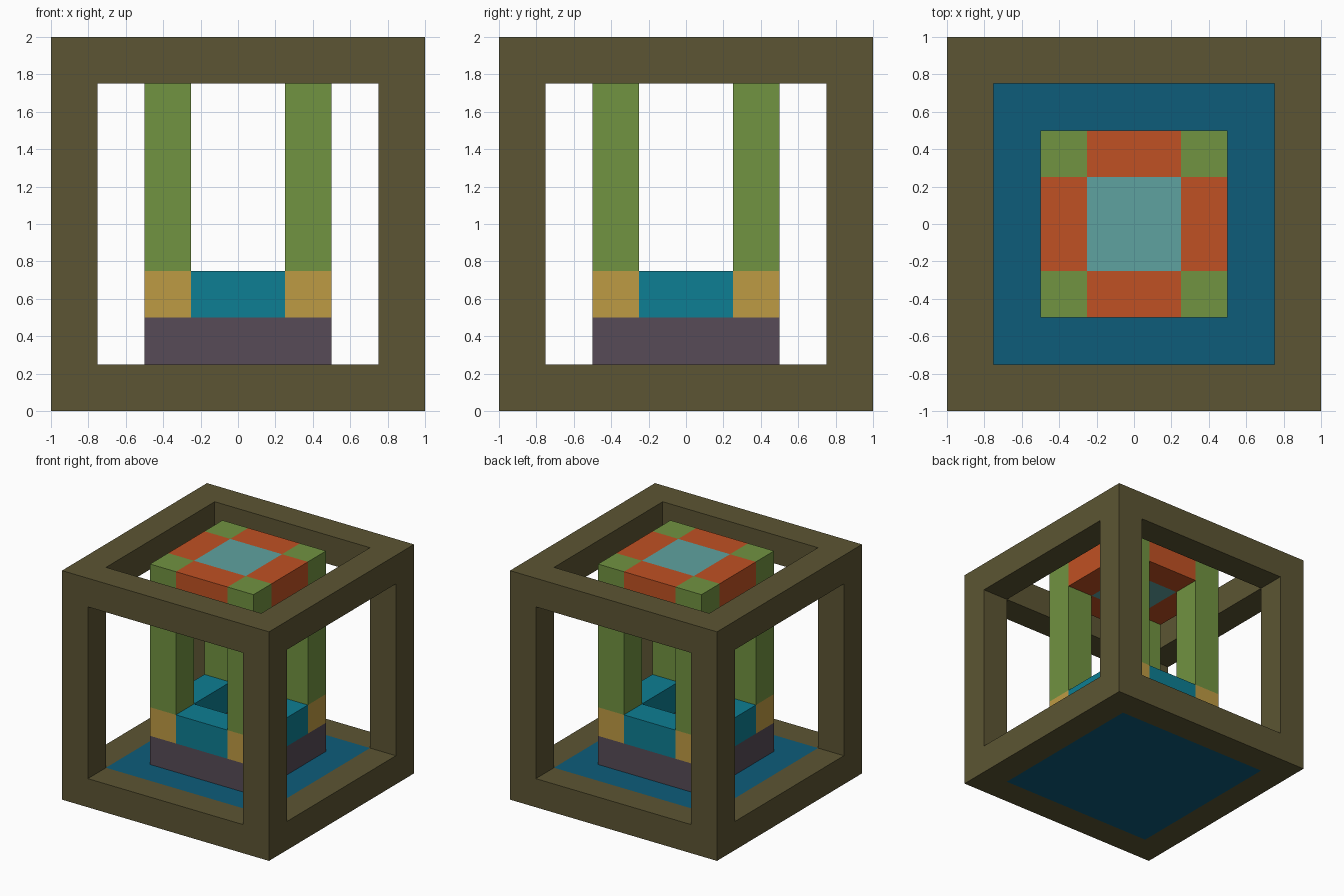
import bpy, bmesh
from itertools import product

cube = bpy.data.objects.get("Cube")
if cube:
    bpy.data.objects.remove(cube, do_unlink=True)


def material(name, rgb):
    """Flat material from 0-255 display values, stored as linear."""
    lin = [(c / 255 / 12.92) if c / 255 <= 0.04045 else ((c / 255 + 0.055) / 1.055) ** 2.4 for c in rgb]
    m = bpy.data.materials.new(name)
    m.use_nodes = True
    m.diffuse_color = (*lin, 1)
    bsdf = next(n for n in m.node_tree.nodes if n.type == 'BSDF_PRINCIPLED')
    bsdf.inputs["Base Color"].default_value = (*lin, 1)
    bsdf.inputs["Roughness"].default_value = 0.9
    return m


olive = material("dark_olive", (92, 85, 51))
blue = material("deep_blue", (13, 92, 122))
purple = material("dusty_purple", (87, 75, 87))
tan = material("tan", (190, 155, 68))
teal = material("teal", (13, 126, 147))
green = material("leaf_green", (113, 147, 65))
orange = material("burnt_orange", (192, 81, 35))
cyan = material("pale_cyan", (95, 162, 160))


def blocks(name, mat, xs, ys, zs, keep=lambda i, j, k: True):
    """Closed shell around the kept cells of a grid with the given cut lines."""
    lines = (xs, ys, zs)
    cells = {c for c in product(*(range(len(a) - 1) for a in lines)) if keep(*c)}
    bm = bmesh.new()
    for c in cells:
        for axis, side in product(range(3), (0, 1)):
            near = list(c)
            near[axis] += 2 * side - 1
            if tuple(near) in cells:
                continue
            u, v = (axis + 1) % 3, (axis + 2) % 3
            loop = []
            for du, dv in ((0, 0), (1, 0), (1, 1), (0, 1)):
                p = list(c)
                p[axis] += side
                p[u] += du
                p[v] += dv
                loop.append(bm.verts.new([lines[a][p[a]] for a in range(3)]))
            bm.faces.new(loop if side else loop[::-1])
    bmesh.ops.remove_doubles(bm, verts=bm.verts, dist=1e-4)
    mesh = bpy.data.meshes.new(name)
    bm.to_mesh(mesh)
    bm.free()
    mesh.materials.append(mat)
    ob = bpy.data.objects.new(name, mesh)
    bpy.context.collection.objects.link(ob)
    return ob


# Cut lines: outer cage and inner tower
cage_xy = (-1, -0.75, 0.75, 1)
cage_z = (0, 0.25, 1.75, 2)
tower = (-0.5, -0.25, 0.25, 0.5)


def is_corner(i, j, k):
    return i != 1 and j != 1


def is_side(i, j, k):
    return (i == 1) != (j == 1)


# Open cage: only cells along the cube's edges
blocks("cage_frame", olive, cage_xy, cage_xy, cage_z,
       lambda i, j, k: (i != 1) + (j != 1) + (k != 1) >= 2)

# Floor panel and plinth
blocks("floor_panel", blue, (-0.75, 0.75), (-0.75, 0.75), (0, 0.25))
blocks("plinth", purple, (-0.5, 0.5), (-0.5, 0.5), (0.25, 0.5))

# Low wall around a hollow, with corner blocks under the columns
blocks("corner_blocks", tan, tower, tower, (0.5, 0.75), is_corner)
blocks("low_walls", teal, tower, tower, (0.5, 0.75), is_side)

# Columns run up through the roof corners
blocks("columns", green, tower, tower, (0.75, 2), is_corner)

# Roof slab
blocks("roof_edges", orange, tower, tower, (1.75, 2), is_side)
blocks("roof_centre", cyan, (-0.25, 0.25), (-0.25, 0.25), (1.75, 2))
